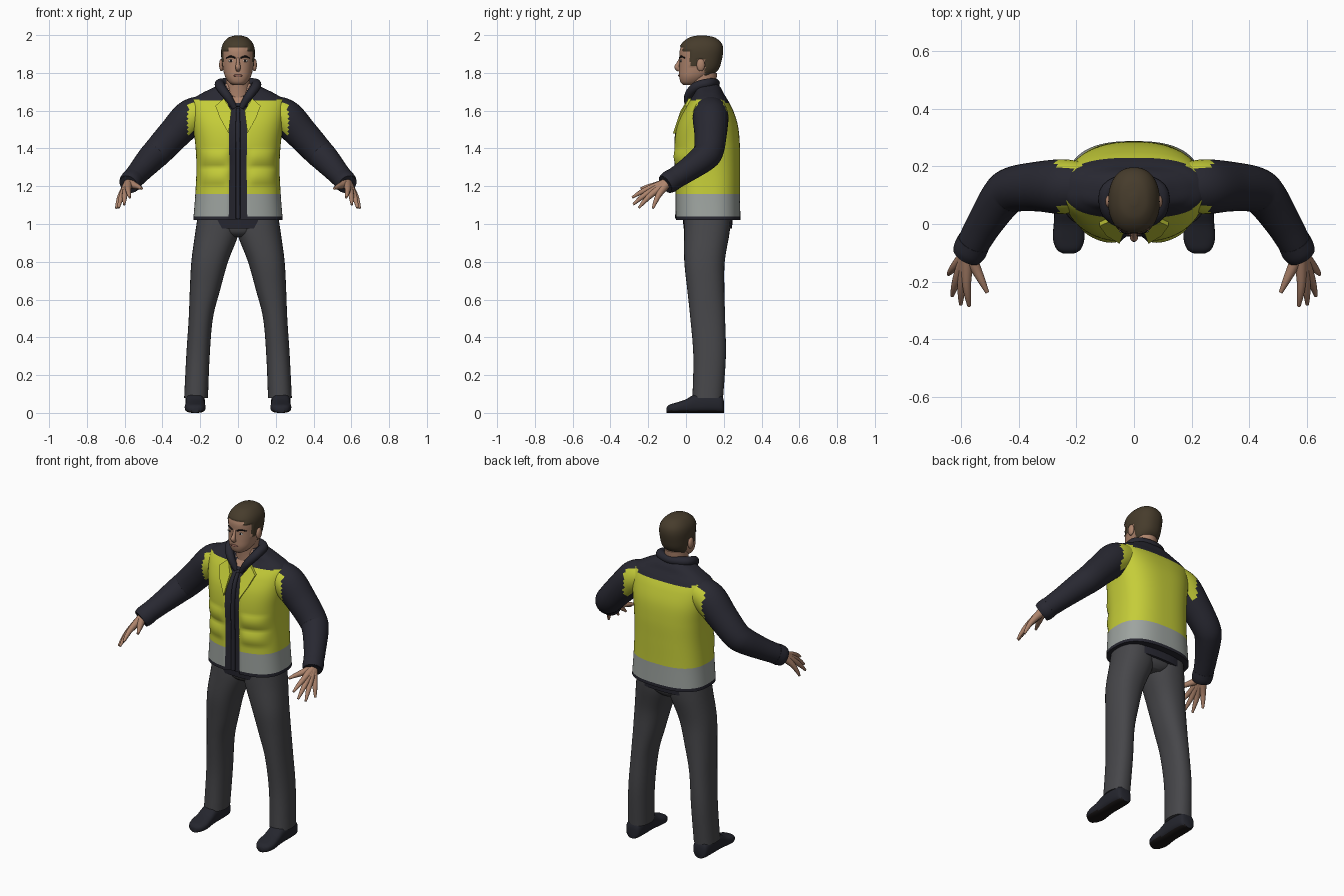
import bpy, bmesh, math
from mathutils import Vector

if "Cube" in bpy.data.objects:
    bpy.data.objects.remove(bpy.data.objects["Cube"])


def material(name, r, g, b):
    m = bpy.data.materials.new(name)
    m.use_nodes = True
    m.diffuse_color = (r, g, b, 1)
    m.node_tree.nodes["Principled BSDF"].inputs["Base Color"].default_value = (r, g, b, 1)
    return m


YELLOW = material("safety yellow", .56, .61, .04)
GREY = material("reflective grey", .34, .37, .35)
NAVY = material("dark navy", .021, .021, .031)
TROUSER = material("charcoal", .062, .062, .068)
SKIN = material("skin", .42, .23, .15)
HAIR = material("brown hair", .062, .045, .025)
SHOE = material("shoe black", .018, .019, .027)
WHITE = material("eye white", .6, .57, .52)
DARK = material("near black", .01, .008, .008)
LIP = material("lips", .3, .13, .1)


def smooth(rows, n):
    """Catmull-Rom subdivision of a list of number tuples."""
    out = []
    for i in range(len(rows) - 1):
        a, b, c, d = (rows[max(0, min(len(rows) - 1, i + k))] for k in (-1, 0, 1, 2))
        for s in range(n):
            t = s / n
            out.append(tuple(q + .5 * t * (r - p + t * (2 * p - 5 * q + 4 * r - u + t * (3 * (q - r) + u - p)))
                             for p, q, r, u in zip(a, b, c, d)))
    return out + [tuple(rows[-1])]


def loft(name, rings, mats, rule=None, side=1, angle=50):
    """Skin closed rings, cap both ends, colour faces by rule(centre)."""
    bm = bmesh.new()
    vs = [[bm.verts.new((p[0] * side, p[1], p[2])) for p in r] for r in rings]
    n = len(vs[0])
    for a, b in zip(vs, vs[1:]):
        for i in range(n):
            bm.faces.new((a[i], a[(i + 1) % n], b[(i + 1) % n], b[i]))
    bm.faces.new(vs[0])
    bm.faces.new(vs[-1])
    bmesh.ops.recalc_face_normals(bm, faces=bm.faces)
    if rule:
        for f in bm.faces:
            c = f.calc_center_median()
            f.material_index = mats.index(rule(abs(c.x), c.y, c.z))
    me = bpy.data.meshes.new(name)
    bm.to_mesh(me)
    bm.free()
    for m in mats:
        me.materials.append(m)
    ob = bpy.data.objects.new(name, me)
    bpy.context.collection.objects.link(ob)
    bpy.ops.object.select_all(action="DESELECT")
    bpy.context.view_layer.objects.active = ob
    ob.select_set(True)
    bpy.ops.object.shade_smooth_by_angle(angle=math.radians(angle))
    return ob


def oval(cx, cy, rx, ry, power=2, n=32):
    """Points of a superellipse."""
    pts = []
    for i in range(n):
        t = 2 * math.pi * i / n
        c, s = math.cos(t), math.sin(t)
        pts.append((cx + rx * math.copysign(abs(c) ** (2 / power), c),
                    cy + ry * math.copysign(abs(s) ** (2 / power), s)))
    return pts


def body_rings(rows, power, n, post=lambda x, y, z: (x, y, z)):
    """Rings from rows of height, half width, front y, back y."""
    return [[post(x, y, z) for x, y in oval(0, (f + b) / 2, w, (b - f) / 2, power, n)]
            for z, w, f, b in rows]


def front_y(rows, power, x, z):
    _, w, f, b = min(rows, key=lambda r: abs(r[0] - z))
    return (f + b) / 2 - (b - f) / 2 * max(0, 1 - abs(x / w) ** power) ** (1 / power)


def tube(name, path, mats, rule=None, side=1, steps=5, n=20):
    """Round tube along rows of x, y, z, radius."""
    rows = smooth(path, steps)
    pts = [Vector(r[:3]) for r in rows]
    rings = []
    for i, p in enumerate(pts):
        d = (pts[min(i + 1, len(pts) - 1)] - pts[max(i - 1, 0)]).normalized()
        u = d.cross(Vector((.3, .2, 1))).normalized()
        v = d.cross(u)
        rings.append([p + u * a + v * b for a, b in oval(0, 0, rows[i][3], rows[i][3], 2, n)])
    return loft(name, rings, mats, rule, side)


def ball(name, loc, scale, mat, side=1):
    rings = []
    for k in range(1, 12):
        t = math.pi * k / 12
        r = math.sin(t)
        rings.append([(loc[0] + x, loc[1] + y, loc[2] - scale[2] * math.cos(t))
                      for x, y in oval(0, 0, scale[0] * r, scale[1] * r, 2, 16)])
    return loft(name, rings, [mat], side=side)


SIDES = (("left", 1), ("right", -1))

# Jacket body with the vest
torso = smooth([(1.02, .237, -.055, .288), (1.16, .226, -.056, .286), (1.3, .22, -.056, .286),
                (1.42, .226, -.062, .285), (1.52, .24, -.048, .275), (1.6, .25, -.015, .25),
                (1.655, .245, .02, .222), (1.69, .195, .04, .2), (1.72, .135, .045, .185),
                (1.745, .085, .05, .165)], 10)


def vest_shape(x, y, z):
    ax = abs(x)
    if y < .06 and z < 1.62:
        if ax < .042:
            y += .018
        elif 1.2 < z < 1.4:
            pocket = max(0, 1 - ((ax - .13) / .08) ** 4)
            y -= .013 * pocket * abs(math.sin(math.pi * (z - 1.2) / .1))
    return x, y, z


def vest_colour(x, y, z):
    if y < .08 and z > 1.62 and x < (z - 1.61) * .5:
        return SKIN
    if z < 1.04 or (y < .08 and x < .047):
        return NAVY
    if z < 1.165:
        return GREY
    if y > .045 and z > (1.64 if x < .18 else 1.66) or z > 1.68:
        return NAVY
    if z > 1.655 and x < .2:
        return NAVY
    return YELLOW


loft("jacket_and_vest", body_rings(torso, 2.6, 96, vest_shape), [NAVY, YELLOW, GREY, SKIN], vest_colour)
loft("jacket_lining_hem", body_rings([(.975, .219, -.012, .243), (1.05, .212, -.02, .25)], 2.6, 48), [NAVY])
tube("zip_placket", [(0, -.045, 1.03, .012), (0, -.045, 1.2, .012), (0, -.05, 1.42, .012),
                     (0, -.035, 1.54, .012), (0, .0, 1.61, .01)], [NAVY])

# Collar
half = [(.018, .012, 1.615, .016), (.055, .012, 1.675, .022), (.092, .05, 1.725, .025),
        (.088, .12, 1.745, .026), (0, .155, 1.745, .024)]
tube("collar", half + [(-x, y, z, r) for x, y, z, r in half[-2::-1]], [NAVY])

# Sleeves, lapels, hands, legs and shoes on each side
shoe_rows = smooth([(.2, .065, .028), (.185, .095, .046), (.12, .11, .052), (.05, .1, .05), (0, .072, .052),
                    (-.05, .055, .055), (-.088, .043, .042), (-.103, .028, .018)], 4)
legs = smooth([(1.04, .108, .115, .105, .122), (.95, .112, .11, .115, .12), (.8, .15, .098, .097, .107),
               (.65, .175, .105, .08, .098), (.5, .197, .115, .064, .092), (.3, .212, .125, .062, .086),
               (.08, .222, .115, .063, .081)], 6)
wrist = Vector((.578, -.1, 1.218))
fingers = {"index_finger": (.573, -.285, 1.14), "middle_finger": (.602, -.28, 1.103),
           "ring_finger": (.632, -.25, 1.085), "little_finger": (.645, -.175, 1.083)}

for label, s in SIDES:
    tube(label + "_sleeve",
         [(.17, .13, 1.595, .085), (.25, .13, 1.565, .095), (.34, .13, 1.475, .086), (.42, .12, 1.388, .079),
          (.46, .09, 1.347, .074), (.52, .0, 1.28, .062), (.56, -.07, 1.235, .056), (.58, -.108, 1.21, .05)],
         [NAVY, YELLOW], lambda x, y, z: YELLOW if x < .268 and (y < .06 or y > .195) else NAVY, s, 8, 32)
    tube(label + "_cuff", [(.556, -.062, 1.24, .058), (.57, -.09, 1.222, .059), (.58, -.108, 1.21, .053)],
         [NAVY], side=s)

    flap = [(.035, 1.6), (.075, 1.665), (.12, 1.625), (.095, 1.56), (.05, 1.48)]
    loft(label + "_lapel", [[(x, front_y(torso, 2.6, x, z) + d, z) for x, z in flap] for d in (-.014, .01)],
         [YELLOW], side=s, angle=30)

    for name, tip in fingers.items():
        tip = Vector(tip)
        knuckle = wrist.lerp(tip, .5) + Vector((.006, -.004, .008))
        joint = wrist.lerp(tip, .78) + Vector((.004, -.003, .006))
        tube(label + "_" + name, [(*wrist, .026), (*knuckle, .0165), (*joint, .012), (*tip, .006)],
             [SKIN], side=s, n=12)
    tube(label + "_thumb", [(*wrist, .026), (.55, -.155, 1.205, .019), (.528, -.2, 1.197, .013),
                            (.51, -.238, 1.188, .007)], [SKIN], side=s, n=12)

    loft(label + "_trouser_leg", [[(x, y, z) for x, y in oval(cx, cy, rx, ry, 2.3, 32)]
                                  for z, cx, cy, rx, ry in legs], [TROUSER], side=s)
    loft(label + "_shoe", [[(x, y, z) for x, z in oval(.227, top / 2, w, top / 2, 2.8, 24)]
                           for y, top, w in shoe_rows],
         [SHOE, DARK], lambda x, y, z: DARK if z < .012 else SHOE, s)

loft("trouser_seat", body_rings(smooth([(.93, .05, .04, .2), (.96, .13, .005, .225), (1.04, .21, -.005, .24)], 4),
                                2.5, 40), [TROUSER])

# Neck and head
loft("neck", body_rings(smooth([(1.6, .075, .03, .15), (1.7, .066, .028, .155), (1.8, .064, .015, .165)], 4),
                        2, 32), [SKIN])
head = smooth([(1.735, .026, -.012, .05), (1.75, .048, -.028, .08), (1.78, .068, -.036, .125),
               (1.82, .079, -.036, .168), (1.87, .084, -.034, .185), (1.92, .085, -.033, .192),
               (1.955, .074, -.016, .182), (1.982, .048, .02, .15), (1.993, .012, .065, .1)], 8)


def is_hair(x, y, z):
    line = 1.935 if x < .05 else 1.915
    return z > line or (y > .022 and z > 1.87) or (.022 < y < .055 and z > 1.835) or (y > .1 and z > 1.775)


def head_shape(x, y, z):
    k = 1.045 if is_hair(abs(x), y, z) else 1
    return x * k, .08 + (y - .08) * k, 1.87 + (z - 1.87) * k


loft("head", body_rings(head, 2.25, 64, head_shape), [SKIN, HAIR],
     lambda x, y, z: HAIR if is_hair(x, y, z) else SKIN)
tube("nose", [(0, -.028, 1.88, .007), (0, -.04, 1.85, .01), (0, -.048, 1.83, .014), (0, -.034, 1.815, .011)],
     [SKIN], n=14)
ball("mouth", (0, front_y(head, 2.25, 0, 1.786), 1.786), (.026, .005, .006), LIP)
for label, s in SIDES:
    ball(label + "_ear", (.087, .078, 1.842), (.013, .022, .034), SKIN, s)
    y = front_y(head, 2.25, .037, 1.865)
    ball(label + "_eye", (.037, y, 1.864), (.015, .004, .007), WHITE, s)
    ball(label + "_iris", (.037, y - .003, 1.864), (.006, .003, .006), DARK, s)
    tube(label + "_eyebrow", [(.014, front_y(head, 2.25, .014, 1.88), 1.879, .004),
                              (.038, front_y(head, 2.25, .038, 1.885), 1.887, .005),
                              (.062, front_y(head, 2.25, .062, 1.88), 1.879, .003)], [DARK], side=s, n=8)
